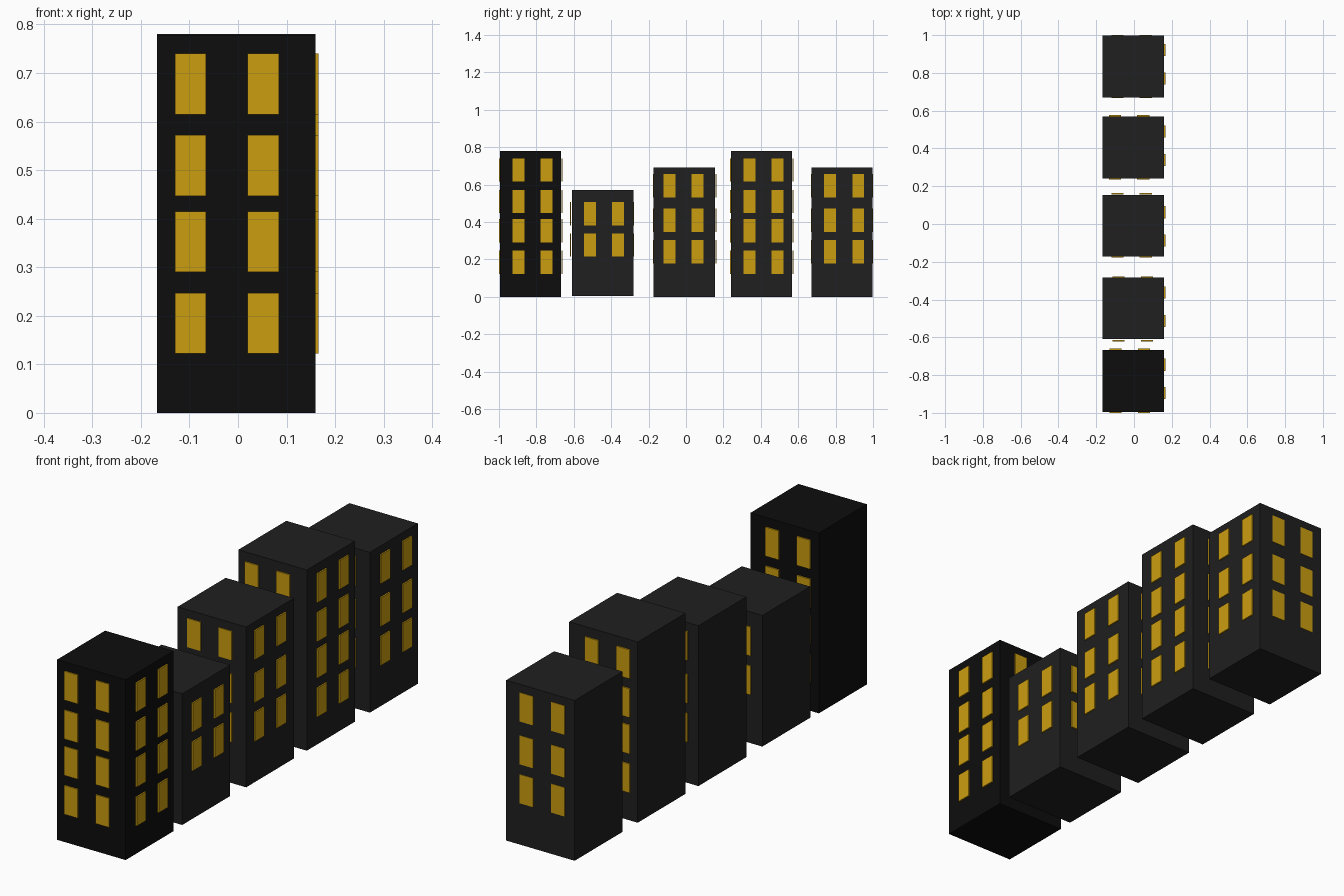
import bpy

if "Cube" in bpy.data.objects:
    bpy.data.objects.remove(bpy.data.objects["Cube"])

W = 0.327            # building footprint
X0 = -0.167          # left wall
WIN_W, WIN_H = 0.064, 0.125
WIN_STEP = 0.15      # spacing between the two window columns


def material(name, color):
    m = bpy.data.materials.new(name)
    m.diffuse_color = (*color, 1)
    m.use_nodes = True
    m.node_tree.nodes["Principled BSDF"].inputs["Base Color"].default_value = m.diffuse_color
    return m


BLACK = material("black_wall", (0.004, 0.004, 0.004))
GREY = material("dark_grey_wall", (0.014, 0.014, 0.014))
YELLOW = material("lit_window", (0.6, 0.34, 0.005))


def box(name, lo, hi, mat):
    bpy.ops.mesh.primitive_cube_add(size=1, location=[(a + b) / 2 for a, b in zip(lo, hi)])
    ob = bpy.context.object
    ob.name = name
    ob.scale = [b - a for a, b in zip(lo, hi)]
    bpy.ops.object.transform_apply(location=False, rotation=False, scale=True)
    ob.data.materials.append(mat)


# window row heights (bottom edges) by storey count
ROWS = {2: (0.214, 0.382), 3: (0.179, 0.347, 0.532), 4: (0.122, 0.29, 0.447, 0.615)}

# front wall y, base z, height, storeys, wall material,
# first window column x, first side column offset, front and back window outer y offsets
BUILDINGS = [
    (-0.995, 0.0, 0.778, 4, BLACK, -0.13, 0.068, -0.005, 0.008),
    (-0.609, 0.004, 0.57, 2, GREY, -0.113, 0.064, -0.012, 0.005),
    (-0.173, 0.0, 0.692, 3, GREY, -0.12, 0.053, -0.004, 0.009),
    (0.241, 0.0, 0.78, 4, GREY, -0.133, 0.066, -0.006, 0.008),
    (0.671, 0.0, 0.692, 3, GREY, -0.12, 0.068, -0.003, 0.002),
]

for n, (y, z0, top, storeys, mat, wx, wy, front, back) in enumerate(BUILDINGS, 1):
    # building block
    box(f"building_{n}", (X0, y, z0), (X0 + W, y + W, top), mat)
    for z in ROWS[storeys]:
        for c in range(2):
            x = wx + c * WIN_STEP
            ys = y + wy + c * WIN_STEP
            # front, back and right-hand windows; the left wall is blank
            box(f"front_window_{n}", (x, y + front, z),
                (x + WIN_W, y + front + 0.006, z + WIN_H), YELLOW)
            box(f"back_window_{n}", (x, y + W + back - 0.006, z),
                (x + WIN_W, y + W + back, z + WIN_H), YELLOW)
            box(f"side_window_{n}", (X0 + W - 0.001, ys, z),
                (X0 + W + 0.006, ys + WIN_W, z + WIN_H), YELLOW)
